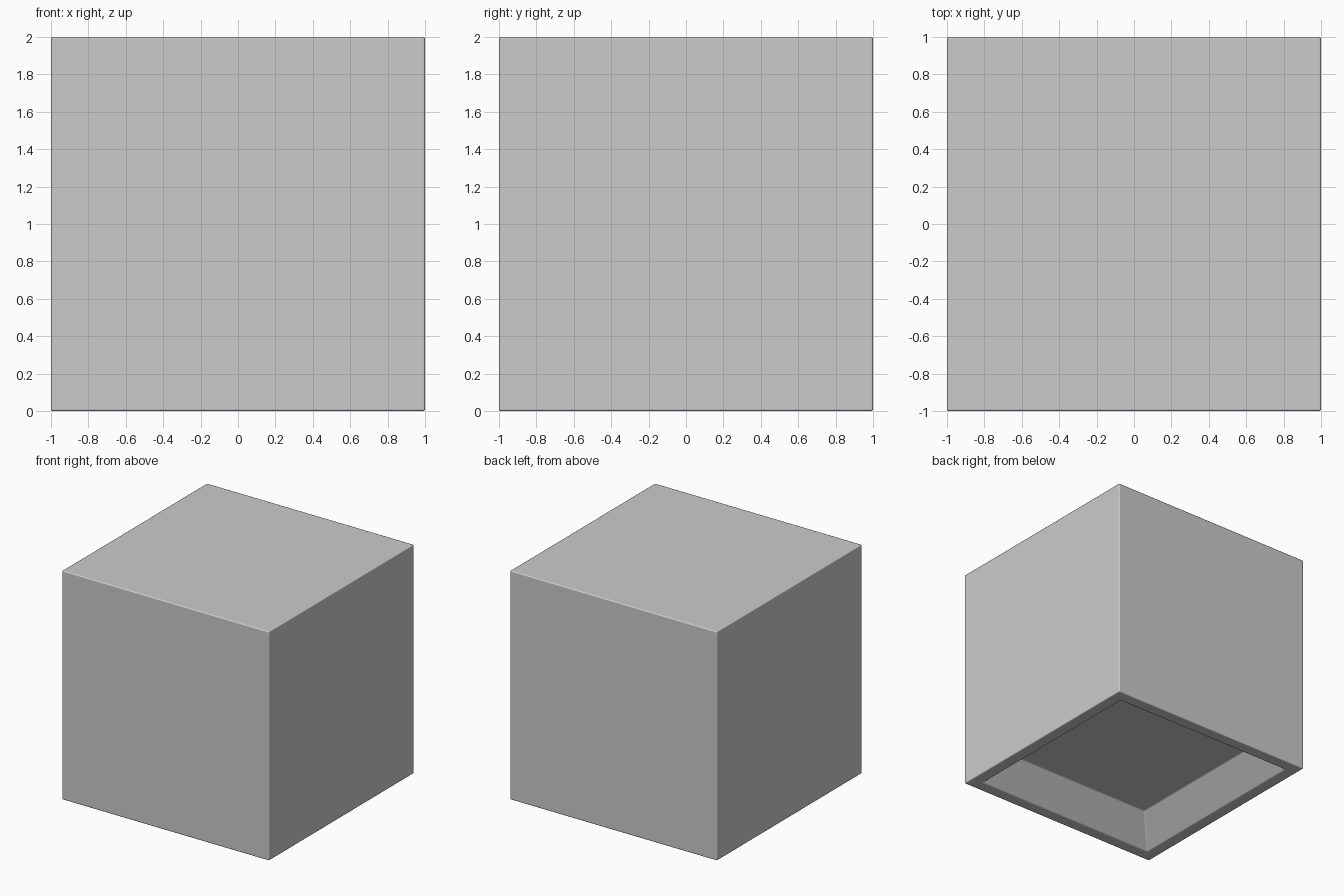
import bpy, bmesh

if "Cube" in bpy.data.objects:
    bpy.data.objects.remove(bpy.data.objects["Cube"])

RIM = 0.15      # width of the flat rim underneath
TAPER = 0.29    # further inward slope of the recess walls
DEPTH = 0.23    # height of the recess ceiling

# Cube body standing on z = 0
bpy.ops.mesh.primitive_cube_add(size=2, location=(0, 0, 1))
body = bpy.context.object
body.name = "hollow_base_cube"
bpy.ops.object.transform_apply(location=True, rotation=False, scale=False)

# Tapered recess in the underside
bm = bmesh.new()
bm.from_mesh(body.data)
bm.faces.ensure_lookup_table()
bottom = min(bm.faces, key=lambda f: f.calc_center_median().z)
bmesh.ops.inset_region(bm, faces=[bottom], thickness=RIM)
bmesh.ops.inset_region(bm, faces=[bottom], thickness=TAPER)
for v in bottom.verts:
    v.co.z = DEPTH
bm.normal_update()
bm.to_mesh(body.data)
bm.free()

# Fine rounded edges
bevel = body.modifiers.new("edge_rounding", 'BEVEL')
bevel.width = 0.01
bevel.segments = 2
bevel.limit_method = 'ANGLE'
bevel.harden_normals = True
bpy.ops.object.shade_smooth()
